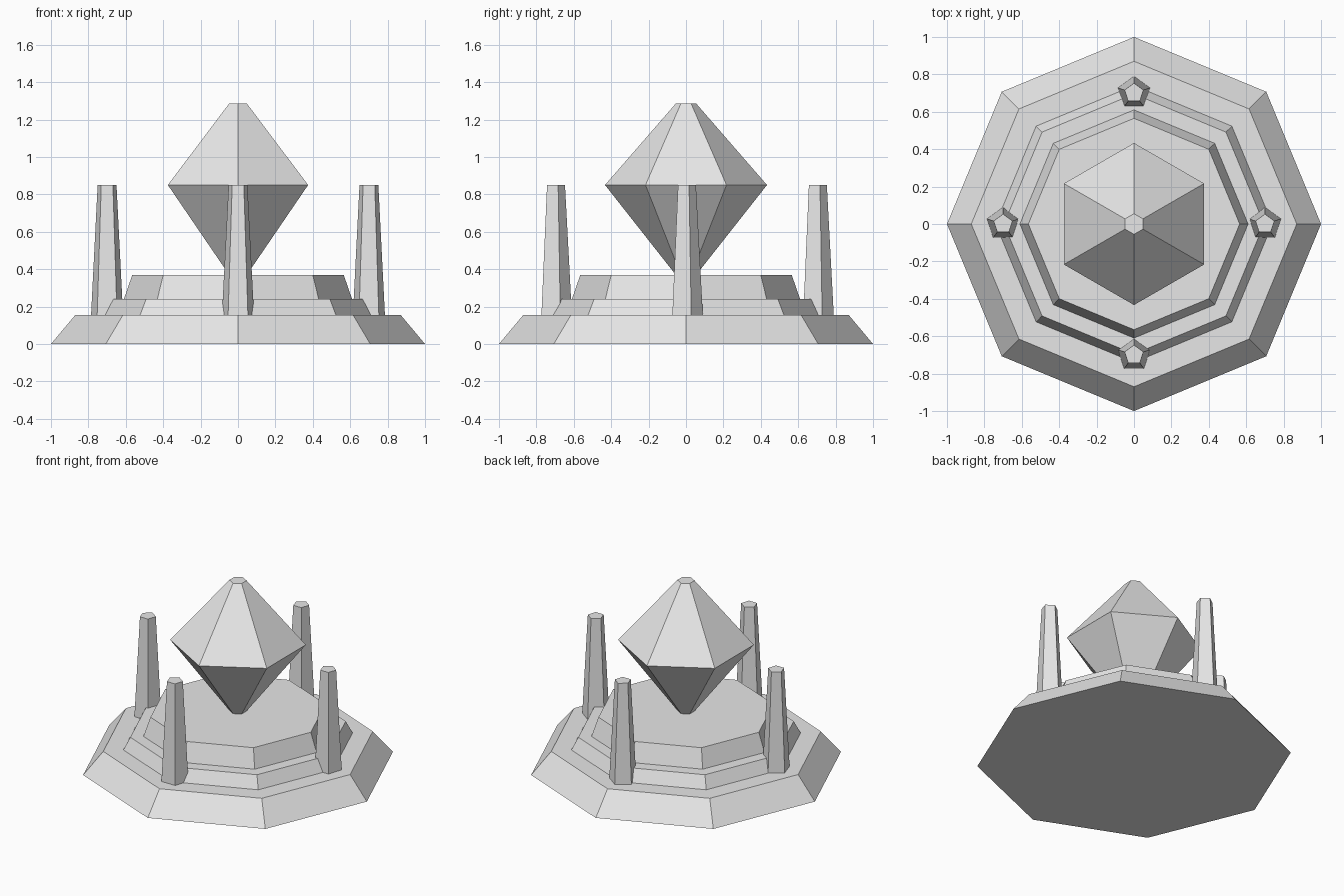
import bpy, bmesh, math

cube = bpy.data.objects.get("Cube")
if cube:
    bpy.data.objects.remove(cube, do_unlink=True)

stone = bpy.data.materials.new("pale_grey")
stone.use_nodes = True
grey = (0.8, 0.8, 0.8, 1.0)
stone.diffuse_color = grey
stone.node_tree.nodes["Principled BSDF"].inputs["Base Color"].default_value = grey


def stacked_prism(name, sides, profile, location=(0, 0, 0)):
    """Closed solid lofted through regular polygons given as (radius, height)."""
    bm = bmesh.new()
    rings = []
    for radius, z in profile:
        angles = [math.pi / 2 + math.tau * i / sides for i in range(sides)]
        rings.append([bm.verts.new((radius * math.cos(a), radius * math.sin(a), z))
                      for a in angles])
    for low, high in zip(rings, rings[1:]):
        for i in range(sides):
            j = (i + 1) % sides
            bm.faces.new((low[i], low[j], high[j], high[i]))
    bm.faces.new(rings[0][::-1])
    bm.faces.new(rings[-1])
    mesh = bpy.data.meshes.new(name)
    bm.to_mesh(mesh)
    bm.free()
    mesh.materials.append(stone)
    obj = bpy.data.objects.new(name, mesh)
    obj.location = location
    bpy.context.collection.objects.link(obj)
    return obj


# Octagonal stepped platform
BASE_TOP, STEP_TOP, DAIS_TOP = 0.155, 0.24, 0.37
stacked_prism("platform_base", 8, [(1.0, 0), (0.87, BASE_TOP)])
stacked_prism("platform_step", 8, [(0.74, BASE_TOP), (0.695, STEP_TOP)])
stacked_prism("platform_dais", 8, [(0.61, STEP_TOP), (0.565, DAIS_TOP)])

# Six-sided crystal standing on its blunt tip
stacked_prism("crystal", 6, [(0.055, DAIS_TOP), (0.433, 0.85), (0.055, 1.285)])

# Four tapered five-sided pillars
for side, x, y in (("left", 1, 0), ("right", -1, 0), ("back", 0, 1), ("front", 0, -1)):
    stacked_prism(side + "_pillar", 5, [(0.09, BASE_TOP), (0.053, 0.85)],
                  (0.7 * x, 0.7 * y, 0))
